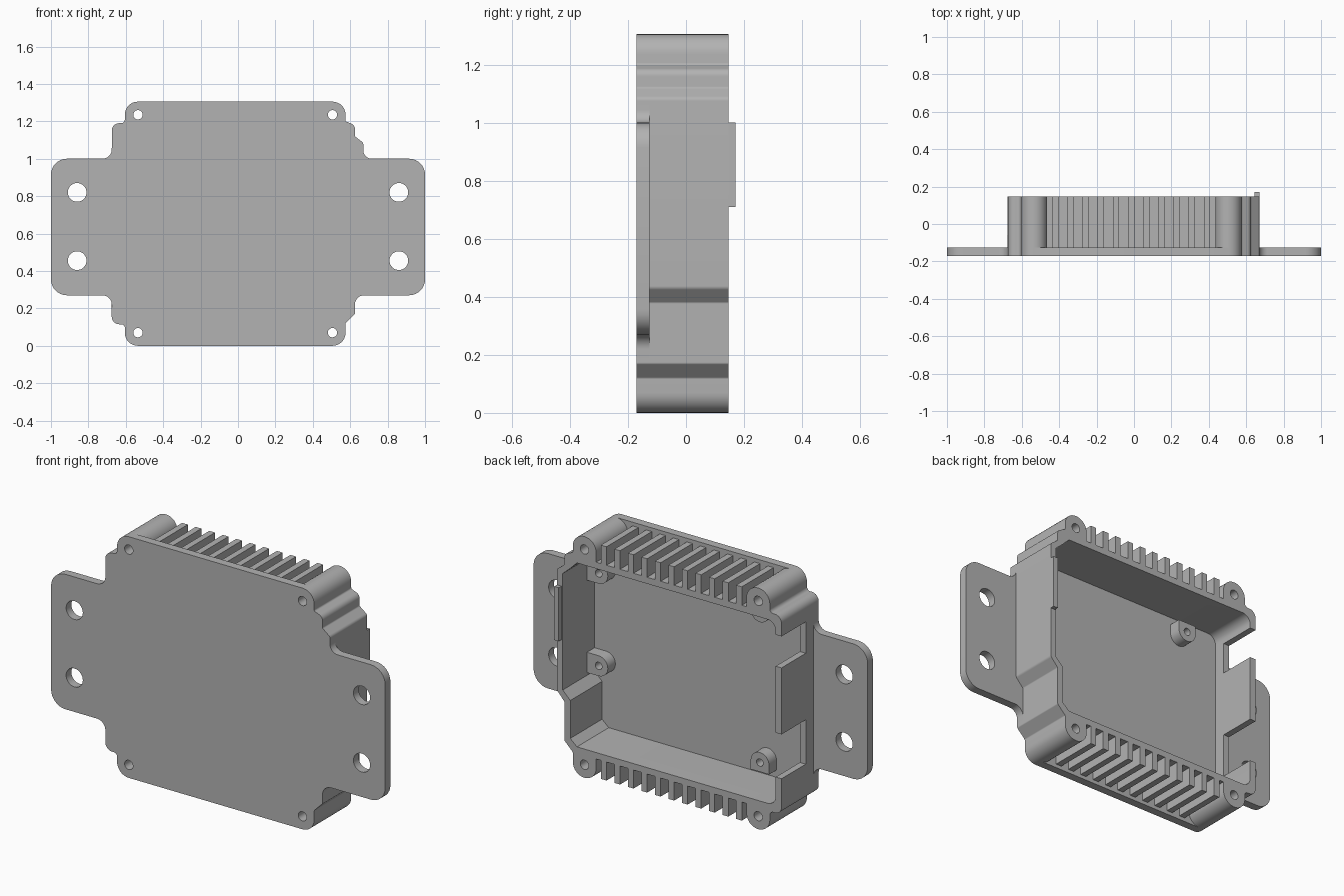
import bpy, bmesh, math
from mathutils import Vector

cube = bpy.data.objects.get("Cube")
if cube:
    bpy.data.objects.remove(cube)

grey = bpy.data.materials.new("cast_grey")
grey.use_nodes = True
grey.diffuse_color = (0.45, 0.45, 0.45, 1)
grey.node_tree.nodes["Principled BSDF"].inputs["Base Color"].default_value = grey.diffuse_color

HEIGHT = 1.305
FRONT, FLOOR, RIM = -0.17, -0.125, 0.147


def rounded(corners, steps=8):
    """Outline in x, z from (x, z, radius) corners."""
    out = []
    for i, c in enumerate(corners):
        p = Vector(c[:2])
        r = c[2] if len(c) > 2 else 0
        if not r:
            out.append(p)
            continue
        a = (Vector(corners[i - 1][:2]) - p).normalized()
        b = (Vector(corners[(i + 1) % len(corners)][:2]) - p).normalized()
        half = a.angle(b) / 2
        mid = p + (a + b).normalized() * (r / math.sin(half))
        start = p + a * (r / math.tan(half)) - mid
        end = p + b * (r / math.tan(half)) - mid
        sweep = start.angle_signed(end)
        for k in range(steps + 1):
            t = -sweep * k / steps
            out.append(mid + Vector((start.x * math.cos(t) - start.y * math.sin(t),
                                     start.x * math.sin(t) + start.y * math.cos(t))))
    return out


def circle(x, z, r, n=24):
    return [Vector((x + r * math.cos(math.tau * k / n), z + r * math.sin(math.tau * k / n)))
            for k in range(n)]


def prism(name, outline, y0, y1):
    bm = bmesh.new()
    face = bm.faces.new([bm.verts.new((p.x, y0, p.y)) for p in outline])
    ext = bmesh.ops.extrude_face_region(bm, geom=[face])
    bmesh.ops.translate(bm, vec=(0, y1 - y0, 0),
                        verts=[g for g in ext["geom"] if isinstance(g, bmesh.types.BMVert)])
    bmesh.ops.recalc_face_normals(bm, faces=bm.faces)
    mesh = bpy.data.meshes.new(name)
    bm.to_mesh(mesh)
    bm.free()
    mesh.materials.append(grey)
    ob = bpy.data.objects.new(name, mesh)
    bpy.context.collection.objects.link(ob)
    return ob


def box(name, x0, x1, z0, z1, y0, y1):
    return prism(name, rounded([(x0, z0), (x1, z0), (x1, z1), (x0, z1)]), y0, y1)


def select(ob):
    bpy.ops.object.select_all(action='DESELECT')
    ob.select_set(True)
    bpy.context.view_layer.objects.active = ob


def cut(ob, cutters):
    select(ob)
    for cutter in cutters:
        cutter.hide_render = True
        mod = ob.modifiers.new("cut", 'BOOLEAN')
        mod.operation, mod.solver, mod.object = 'DIFFERENCE', 'EXACT', cutter
        bpy.ops.object.modifier_apply(modifier=mod.name)
        bpy.data.objects.remove(cutter)


def smooth(ob):
    select(ob)
    bpy.ops.object.shade_smooth_by_angle(angle=math.radians(30))


def flip(corners):
    """Mirror corners top to bottom, keeping the winding."""
    return [(c[0], HEIGHT - c[1], *c[2:]) for c in reversed(corners)]


# Edges shared by the plate and the housing
R = 0.069
lower_right = [(.575, 0, R), (.575, .12, .01), (.625, .17, .01)]
upper_right = [(.67, 1.085, .02), (.625, 1.12, .01), (.625, 1.18, .03),
               (.575, 1.2, .01), (.575, HEIGHT, R)]
upper_left = [(-.605, HEIGHT, R), (-.605, 1.19, .02), (-.675, 1.19, .04)]
lower_left = flip(upper_left)
screws = [(x, z) for x in (-.535, .505) for z in (.07, HEIGHT - .07)]


def screw_holes():
    return [prism("hole_cutter", circle(x, z, .025), -.3, .3) for x, z in screws]


# Front plate with mounting flanges
left_flange = [(-.675, 1, .05), (-1, 1, .085), (-1, .27, .085), (-.675, .27, .05)]
right_flange = [(.625, .27, .05), (1, .27, .085), (1, 1, .085), (.67, 1, .045)]
plate = prism("mounting_plate", rounded(lower_right + right_flange + upper_right
                                        + upper_left + left_flange + lower_left), FRONT, FLOOR)
cut(plate, screw_holes() + [prism("hole_cutter", circle(x, z, .05, 32), -.3, .3)
                            for x in (-.86, .86) for z in (.455, .82)])
smooth(plate)

# Housing wall with four corner screw columns
top_recess = [(.435, HEIGHT, R), (.435, 1.185), (-.465, 1.185), (-.465, HEIGHT, R)]
housing = prism("housing_wall", rounded(
    lower_right + [(.625, .38, .01), (.67, .43, .02)] + upper_right + top_recess
    + upper_left + lower_left + flip(top_recess)[::-1][::-1]), FLOOR, RIM)
cavity = [(.55, .155), (.59, .19), (.59, .395), (.635, .44), (.635, 1.07), (.59, 1.11),
          (.55, 1.15), (-.64, 1.15, .05), (-.64, .155, .05)]
cut(housing, screw_holes() + [
    prism("cavity_cutter", rounded(cavity), -.3, .3),
    box("notch_cutter", -.8, -.6, .91, 1.08, -.06, .3),
    box("notch_cutter", -.8, -.6, .31, .55, -.06, .3)])
smooth(housing)

# Raised lip on the left rim
box("rim_lip", .643, .67, .71, 1.0, RIM, .17)

# Cooling fins along the top and bottom
for i in range(11):
    x = -.42 + .081 * i
    box("top_fin", x - .017, x + .017, 1.185, 1.285, FLOOR, RIM)
    box("bottom_fin", x - .017, x + .017, .02, .12, FLOOR, RIM)

# Board standoffs: round on one side, square toward the nearest wall
for x, z, dx, dz in ((.565, .51, 1, 0), (.565, 1.01, 1, 0),
                     (-.4, .245, 0, -1), (-.4, 1.06, 0, 1)):
    r, reach = .055, .07 if dx else .05
    out, side = Vector((dx, dz)), Vector((-dz, dx))
    arc = [Vector((x, z)) + r * (side * math.cos(t) - out * math.sin(t))
           for t in (math.pi * k / 12 for k in range(13))]
    block = [Vector((x, z)) + out * reach - side * r, Vector((x, z)) + out * reach + side * r]
    post = prism("board_standoff", arc + block, FLOOR, -.06)
    cut(post, [prism("hole_cutter", circle(x, z, .02, 16), -.115, .1)])
    smooth(post)
